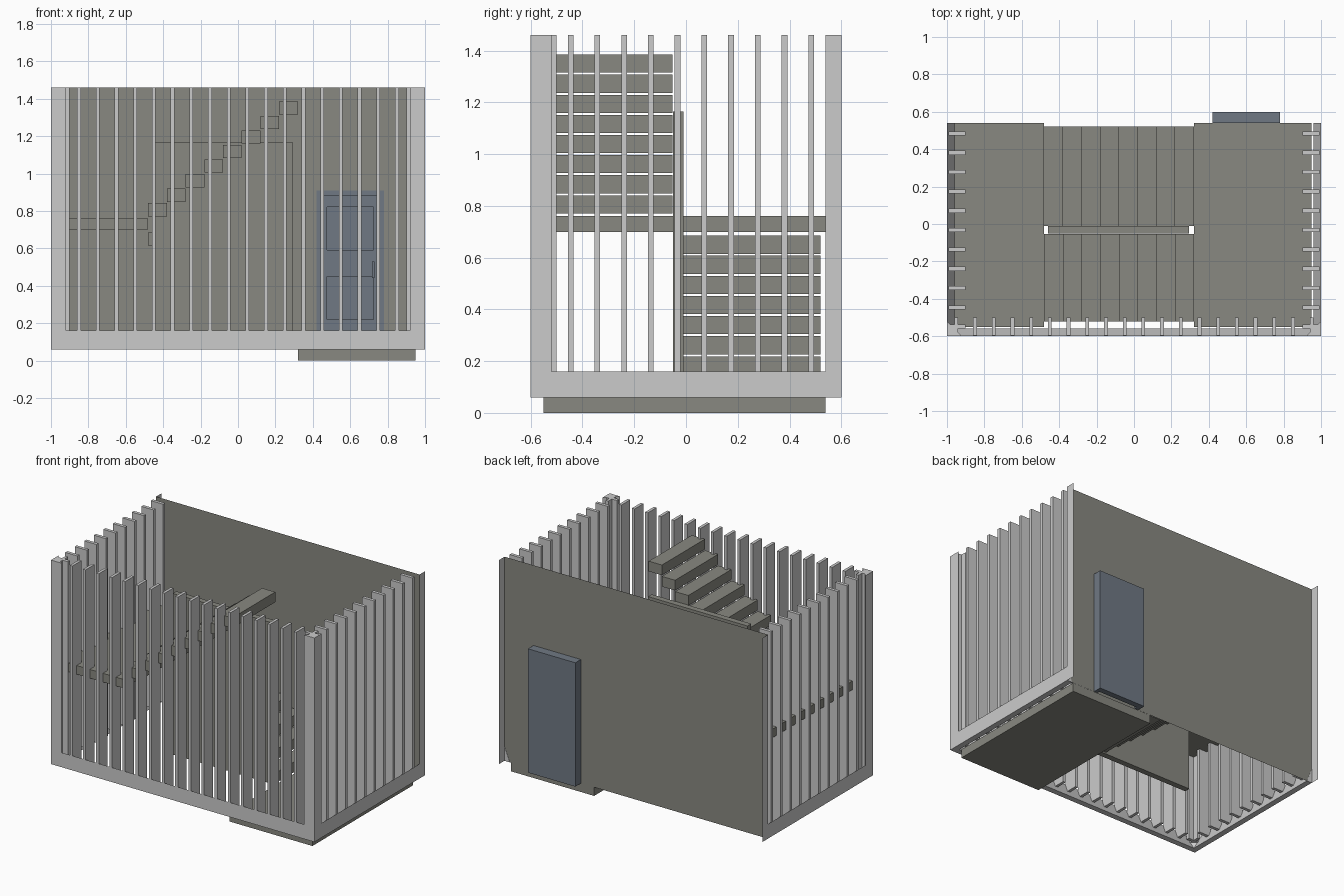
import bpy

if "Cube" in bpy.data.objects:
    bpy.data.objects.remove(bpy.data.objects["Cube"])

def material(name, rgb):
    m = bpy.data.materials.new(name)
    m.diffuse_color = (*rgb, 1)
    m.use_nodes = True
    m.node_tree.nodes["Principled BSDF"].inputs["Base Color"].default_value = m.diffuse_color
    return m

OLIVE = material("warm_grey", (0.25, 0.25, 0.22))
BLUE = material("slate_blue", (0.16, 0.19, 0.23))

def mesh(name, verts, faces, mat=None):
    me = bpy.data.meshes.new(name)
    me.from_pydata(verts, [], faces)
    me.update()
    ob = bpy.data.objects.new(name, me)
    bpy.context.collection.objects.link(ob)
    if mat:
        me.materials.append(mat)
    return ob

def box(name, x, y, z, mat=None):
    v = [(a, b, c) for a in x for b in y for c in z]
    f = [(0, 1, 3, 2), (4, 6, 7, 5), (0, 4, 5, 1),
         (2, 3, 7, 6), (0, 2, 6, 4), (1, 5, 7, 3)]
    return mesh(name, v, f, mat)

def prism(name, a, b, mat=None):
    # triangular bar between two matching end triangles
    return mesh(name, a + b, [(0, 1, 2), (5, 4, 3), (0, 3, 4, 1),
                              (1, 4, 5, 2), (2, 5, 3, 0)], mat)

Z0, ZB, ZT = 0.06, 0.16, 1.46
WALL = 0.54

# outer frame: wedge-shaped sills with mitred corners, posts, thin rear fins
def front_sill_end(s):
    return [(s, -0.6, Z0), (s * 0.96, -0.56, Z0), (s, -0.6, ZB)]

prism("front_sill", front_sill_end(-1), front_sill_end(1))
for s, side in ((-1, "left"), (1, "right")):
    prism(side + "_sill", front_sill_end(s),
          [(s, WALL + .001, Z0), (s * 0.96, WALL + .001, Z0), (s, WALL + .001, ZB)])
    tri = [(s, -0.6), (s * 0.92, -0.6), (s, -0.52)]
    prism(side + "_corner_post", [(*p, Z0) for p in tri], [(*p, ZT) for p in tri])
    mesh(side + "_rear_fin", [(s, WALL, Z0), (s, 0.6, Z0), (s, 0.6, ZT), (s, WALL, ZT)],
         [(0, 1, 2, 3)])

# vertical slats
for i in range(20):
    x = -0.95 + 0.1 * i
    box("front_slat", (x - 0.01, x + 0.01), (-0.595, -0.5), (0.1, ZT))
for i in range(11):
    y = -0.549 + 0.1033 * i
    for s in (-1, 1):
        box("side_slat", sorted((s * 0.992, s * 0.9)), (y - 0.011, y + 0.011), (0.1, ZT))

# back wall sheet with door opening
wall = [(-1, Z0), (0.42, Z0), (0.42, 0.91), (0.78, 0.91),
        (0.78, Z0), (1, Z0), (1, ZT), (-1, ZT)]
mesh("back_wall", [(x, WALL, z) for x, z in wall], [tuple(range(8))], OLIVE)

# floor, landing and centre wall
box("ground_floor", (0.32, 0.95), (-0.55, WALL - .001), (0, Z0), OLIVE)
box("half_landing", (-0.96, -0.48), (-0.55, WALL - .001), (0.70, 0.76), OLIVE)
box("centre_wall", (-0.46, 0.295), (-0.05, -0.01), (Z0, 1.165), OLIVE)

# two flights of eight block steps
for i in range(8):
    x = -0.48 + 0.1 * i
    low = 0.685 - 0.0777 * i
    high = 0.841 + 0.0777 * i
    box("lower_step", (x, x + 0.1), (-0.01, 0.52), (low - 0.07, low), OLIVE)
    box("upper_step", (x, x + 0.1), (-0.52, -0.053), (high - 0.07, high), OLIVE)

# door: frame, leaf, rails around two recessed panels, handle
box("door_jamb", (0.42, 0.447), (WALL, 0.6), (Z0, 0.91), BLUE)
box("door_jamb", (0.753, 0.78), (WALL, 0.6), (Z0, 0.91), BLUE)
box("door_head", (0.447, 0.753), (WALL, 0.6), (0.883, 0.91), BLUE)
box("door_leaf", (0.447, 0.753), (0.57, 0.6), (Z0, 0.883), BLUE)
for x in ((0.447, 0.475), (0.725, 0.753)):
    box("door_stile", x, (0.56, 0.57), (Z0, 0.883), BLUE)
for z in ((Z0, 0.22), (0.45, 0.59), (0.82, 0.883)):
    box("door_rail", (0.475, 0.725), (0.56, 0.57), z, BLUE)
box("door_handle", (0.717, 0.731), (0.545, 0.56), (0.44, 0.53), BLUE)
